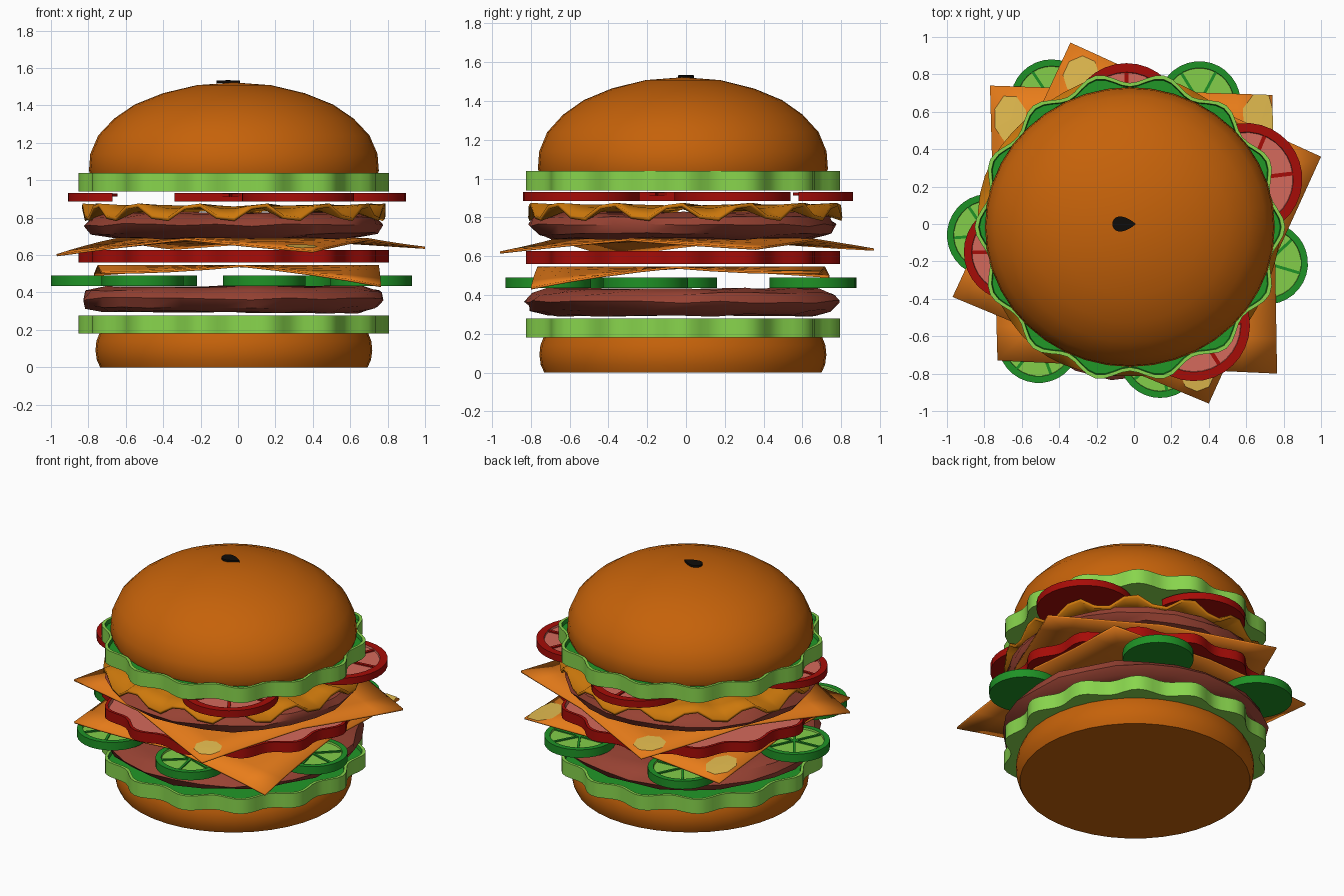
import bpy, bmesh, math, random
from mathutils import Vector, Matrix

if "Cube" in bpy.data.objects:
    bpy.data.objects.remove(bpy.data.objects["Cube"])

random.seed(4)
CX, CY = -0.022, -0.016


def material(name, rgb):
    m = bpy.data.materials.new(name)
    m.diffuse_color = [(c / 255) ** 2.2 for c in rgb] + [1]
    m.use_nodes = True
    m.node_tree.nodes["Principled BSDF"].inputs["Base Color"].default_value = m.diffuse_color
    return m


BUN = material("bun", (196, 98, 18))
LEAF_RIM = material("leaf_rim", (135, 212, 78))
LEAF = material("leaf", (38, 150, 44))
MEAT = material("meat", (150, 68, 54))
SKIN = material("pickle_skin", (36, 145, 42))
FLESH = material("pickle_flesh", (130, 205, 75))
RED = material("tomato_red", (165, 20, 16))
PINK = material("tomato_flesh", (212, 105, 92))
CHEESE = material("cheese", (232, 124, 32))
SPOT = material("cheese_spot", (226, 186, 80))
SAUCE = material("melt", (204, 120, 20))
BLACK = material("seed", (22, 20, 18))


def finish(name, bm, mats, loc=(0, 0, 0), rot=0, angle=35):
    bmesh.ops.recalc_face_normals(bm, faces=bm.faces)
    me = bpy.data.meshes.new(name)
    bm.to_mesh(me)
    bm.free()
    for m in mats:
        me.materials.append(m)
    for p in me.polygons:
        p.use_smooth = angle > 0
    if angle:
        me.set_sharp_from_angle(angle=math.radians(angle))
    ob = bpy.data.objects.new(name, me)
    ob.location = loc
    ob.rotation_euler.z = rot
    bpy.context.collection.objects.link(ob)
    return ob


def rings(prof, segs, warp=None, inner_bands=()):
    """Revolve (r, z) points; warp(i, a, r, z) may move each vertex."""
    bm = bmesh.new()
    warp = warp or (lambda i, a, r, z: (r * math.cos(a), r * math.sin(a), z))
    rows = []
    for i, (r, z) in enumerate(prof):
        n = segs if r > 0 else 1
        rows.append([bm.verts.new(warp(i, 2 * math.pi * k / segs, r, z)) for k in range(n)])
    for b, (lo, hi) in enumerate(zip(rows, rows[1:])):
        for k in range(segs):
            j = (k + 1) % segs
            quad = [lo[k % len(lo)], lo[j % len(lo)], hi[j % len(hi)], hi[k % len(hi)]]
            f = bm.faces.new(list(dict.fromkeys(quad)))
            f.material_index = 1 if b in inner_bands else 0
    return bm


# Buns
bottom = [(0, 0), (.715, 0), (.733, .04), (.74, .09), (.735, .14), (.715, .19), (0, .2)]
finish("bottom_bun", rings(bottom, 40), [BUN], (CX, CY, 0))
dome = [(0, 1.0), (.755, 1.0), (.775, 1.05), (.768, 1.14), (.725, 1.24), (.64, 1.33),
        (.53, 1.405), (.38, 1.465), (.2, 1.508), (0, 1.523)]
top = finish("top_bun", rings(dome, 40), [BUN], (CX, CY, 0))
top.scale.y = .965


# Teardrop seed on top
def drop(i, a, r, z):
    return (-.053 + .063 * r * math.cos(a), .053 * r * math.sin(a) * math.sin(a / 2), z)


finish("seed", rings([(0, 1.52), (1, 1.52), (1, 1.533), (0, 1.535)], 20, drop), [BLACK])


# Wavy-edged leaf trays and the wavy red layer
def ruffle(name, z0, z1, mats):
    def wave(i, a, r, z):
        r *= 1 + .0375 * math.cos(14 * a)
        return (r * math.cos(a), r * math.sin(a), z)
    prof = [(0, z0), (.8, z0), (.8, z1), (.78, z1), (.775, z1 - .025), (0, z1 - .025)]
    finish(name, rings(prof, 112, wave, (3, 4)), mats, (CX, CY, 0))


ruffle("lower_lettuce", .18, .278, [LEAF_RIM, LEAF])
ruffle("upper_lettuce", .94, 1.04, [LEAF_RIM, LEAF])
ruffle("wavy_tomato", .56, .628, [RED, PINK])


# Lumpy patties
def patty(name, z, s):
    def lump(i, a, r, h):
        r *= s * random.uniform(.97, 1.015)
        if r > 0:
            h += random.uniform(-.008, .008)
        return (r * math.cos(a), r * math.sin(a), h)
    prof = [(0, .01), (.7, .01), (.785, .035), (.822, .08), (.79, .12), (.7, .145), (0, .145)]
    finish(name, rings(prof, 26, lump), [MEAT], (CX, CY, z))


patty("lower_patty", .285, 1)
patty("upper_patty", .68, .97)


# Round slices with a raised rind and spokes; half=True keeps the outward half
def slice_part(name, x, y, z, r, h, mats, rot=0, half=False):
    def warp(i, a, q, w):
        px = q * math.cos(a)
        return (max(px, .02) if half else px, q * math.sin(a), w)
    prof = [(0, 0), (r, 0), (r, h), (r * .84, h), (r * .83, h - .012), (0, h - .012)]
    bm = rings(prof, 32, warp, (3, 4))
    if half:
        bmesh.ops.remove_doubles(bm, verts=bm.verts, dist=1e-4)
    for k in range(6):
        a = math.pi / 3 * k
        if half and math.cos(a) < 0:
            continue
        m = (Matrix.Rotation(a, 4, 'Z') @ Matrix.Translation((r * .43, 0, h - .012))
             @ Matrix.Diagonal((r * .84, r * .07, .016, 1)))
        bmesh.ops.create_cube(bm, size=1, matrix=m)
    finish(name, bm, mats, (x, y, z), rot)


for k, (x, y) in enumerate([(-.78, -.06), (.71, -.21), (.35, .65), (-.44, .66),
                            (-.51, -.63), (.14, -.71)]):
    slice_part(f"pickle_{k + 1}", x, y, .435, .22, .055, [SKIN, FLESH], math.atan2(y, x))

for k, (x, y, rot, half) in enumerate([(.6, .24, .12, False), (.32, -.54, -1.0, False),
                                       (-.65, -.15, math.pi, True), (-.04, .56, math.pi / 2, True)]):
    r = .3 if not half else (.26 if k == 2 else .3)
    slice_part(f"tomato_{k + 1}", x, y, .885, r, .047, [RED, PINK], rot, half)


# Drooping square cheese sheets with pale spots
def cheese(name, corners, mid, spots):
    c = [Vector(p) for p in corners]  # (-,-) (+,-) (+,+) (-,+)

    def surf(u, v):
        s, t = (u + 1) / 2, (v + 1) / 2
        p = (c[0] * (1 - s) + c[1] * s) * (1 - t) + (c[3] * (1 - s) + c[2] * s) * t
        p.z = mid + (p.z - mid) * abs(u * v)
        return p
    bm = bmesh.new()
    bmesh.ops.create_grid(bm, x_segments=8, y_segments=8, size=1)
    for v in bm.verts:
        v.co = surf(v.co.x, v.co.y)
    ob = finish(name, bm, [CHEESE], angle=20)
    mod = ob.modifiers.new("thickness", 'SOLIDIFY')
    mod.thickness = .012
    for k, (u0, v0, ru, rv) in enumerate(spots):
        bm = bmesh.new()
        ring = []
        for i in range(8):
            a = math.pi / 4 * (i + .5)
            u = max(-1, min(1, u0 + ru * math.cos(a)))
            w = max(-1, min(1, v0 + rv * math.sin(a)))
            ring.append(bm.verts.new(surf(u, w) + Vector((0, 0, .004))))
        hub = bm.verts.new(surf(u0, v0) + Vector((0, 0, .005)))
        for i in range(8):
            bm.faces.new((hub, ring[i], ring[(i + 1) % 8]))
        finish(f"{name}_spot_{k + 1}", bm, [SPOT], angle=0)


cheese("lower_cheese", [(-.73, -.73, .51), (.765, -.8, .44), (.74, .69, .52), (-.77, .74, .5)],
       .548, [(-.86, .76, .12, .18), (.92, .82, .14, .2)])
cheese("upper_cheese", [(-.97, -.39, .605), (.4, -.96, .625), (1.0, .36, .645), (-.34, .97, .64)],
       .69, [(.84, -.84, .12, .12), (-.83, .82, .13, .14)])


# Rippled melted sheet over the upper patty
def ripple(i, a, r, z):
    z += (0, .012, .045)[i] * math.cos(14 * a + .6)
    r *= 1 + (0, .01, .015)[i] * math.sin(5 * a)
    return (r * math.cos(a), r * math.sin(a), z)


melt = finish("melted_sheet", rings([(0, .86), (.68, .858), (.81, .838)], 56, ripple), [SAUCE],
              (CX, CY, 0), angle=25)
melt.modifiers.new("thickness", 'SOLIDIFY').thickness = .02
